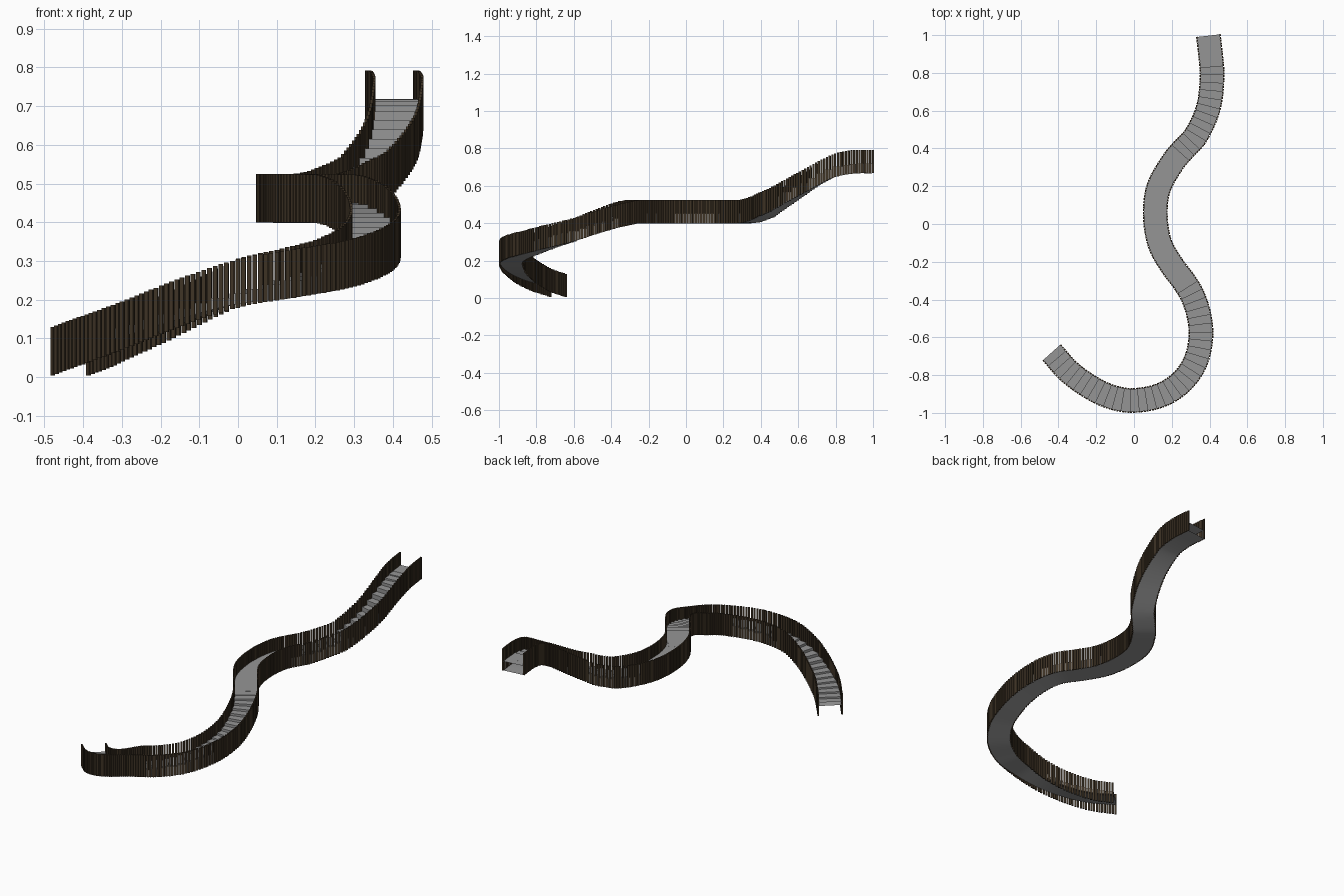
import bpy, bmesh, math
from mathutils import Vector, Matrix

if "Cube" in bpy.data.objects:
    bpy.data.objects.remove(bpy.data.objects["Cube"])

# Centre line of the walkway (x, y, fence foot height, tread height above that foot)
PTS = [(-.436, -.68, .003, .073), (-.34, -.785, .04, .067), (-.22, -.87, .09, .05),
       (-.11, -.919, .138, .044), (0, -.934, .18, .036), (.14, -.907, .208, .046),
       (.25, -.837, .232, .055), (.325, -.73, .265, .058), (.354, -.6, .302, .055),
       (.345, -.49, .342, .052), (.312, -.385, .376, .05), (.265, -.305, .396, .052),
       (.205, -.225, .399, .052), (.138, -.107, .399, .052), (.113, .045, .399, .052),
       (.13, .19, .399, .052), (.207, .329, .401, .052), (.262, .395, .42, .052),
       (.328, .468, .456, .052), (.394, .617, .547, .052), (.4135, .78, .64, .052),
       (.407, .88, .664, .052), (.394, .997, .667, .052)]
HALF, FENCE = .060, .125


def sample_path(points, n=24):
    p = [Vector(q) for q in points]
    p = [2 * p[0] - p[1]] + p + [2 * p[-1] - p[-2]]
    out = []
    for i in range(1, len(p) - 2):
        a, b, c, d = p[i - 1:i + 3]
        # non-uniform tangents keep the curve even
        la, lb, lc = (b - a).length, (c - b).length, (d - c).length
        m1 = (c - a) * lb / (la + lb)
        m2 = (d - b) * lb / (lb + lc)
        for k in range(n):
            t = k / n
            out.append((2*t**3 - 3*t*t + 1) * b + (t**3 - 2*t*t + t) * m1
                       + (3*t*t - 2*t**3) * c + (t**3 - t*t) * m2)
    out.append(p[-2])
    return out


path = sample_path(PTS)
dist = [0.0]
for a, b in zip(path, path[1:]):
    dist.append(dist[-1] + (b - a).xy.length)
LENGTH = dist[-1]


def at(s):
    """Position (with tread offset as w) and flat unit tangent at distance s."""
    s = min(max(s, 0), LENGTH)
    i = 0
    while i < len(dist) - 2 and dist[i + 1] < s:
        i += 1
    a, b = path[i], path[i + 1]
    pos = a.lerp(b, (s - dist[i]) / (dist[i + 1] - dist[i]))
    lo, hi = path[max(i - 1, 0)], path[min(i + 2, len(path) - 1)]
    tan = Vector((hi.x - lo.x, hi.y - lo.y, 0)).normalized()
    return pos, tan


def make_object(name, bm, mat):
    bmesh.ops.recalc_face_normals(bm, faces=bm.faces)
    me = bpy.data.meshes.new(name)
    bm.to_mesh(me)
    bm.free()
    me.materials.append(mat)
    ob = bpy.data.objects.new(name, me)
    bpy.context.collection.objects.link(ob)
    return ob


def make_material(name, color):
    mat = bpy.data.materials.new(name)
    mat.diffuse_color = (*color, 1)
    mat.use_nodes = True
    mat.node_tree.nodes["Principled BSDF"].inputs["Base Color"].default_value = mat.diffuse_color
    return mat


stone = make_material("dark_grey", (.30, .30, .30))
wood = make_material("dark_wood", (.05, .034, .019))

# Stairs: level treads above a smooth underside that lifts towards the foot
bm = bmesh.new()
steps = round(LENGTH / .042)
rows = []
for i in range(steps):
    mid = at((i + .5) * LENGTH / steps)[0]
    top = mid.z + mid.w
    for k in range(4):
        s = (i + k / 3) * LENGTH / steps
        pos, tan = at(s)
        under = pos.z + .058 * max(0, 1 - s / .62)
        side = Vector((-tan.y, tan.x, 0)) * HALF
        rows.append([bm.verts.new((*(pos.xyz + side * sx).xy, z))
                     for sx, z in ((1, under), (-1, under), (-1, top), (1, top))])
for r, q in zip(rows, rows[1:]):
    for j in range(4):
        k = (j + 1) % 4
        bm.faces.new((r[j], r[k], q[k], q[j]))
bmesh.ops.remove_doubles(bm, verts=bm.verts, dist=1e-5)
bmesh.ops.dissolve_degenerate(bm, edges=bm.edges, dist=1e-5)
stairs = make_object("stairs", bm, stone)
bpy.context.view_layer.objects.active = stairs
stairs.select_set(True)
bpy.ops.object.shade_smooth_by_angle(angle=math.radians(30))


# Slatted fences along both edges
def fence(name, sgn):
    bm = bmesh.new()
    # spacing follows the length of this edge
    off = sgn * (HALF + .0022)
    fine = [at(LENGTH * i / 2000) for i in range(2001)]
    edge = [p.xyz + Vector((-t.y, t.x, 0)) * off for p, t in fine]
    run = [0.0]
    for a, b in zip(edge, edge[1:]):
        run.append(run[-1] + (b - a).xy.length)
    count = round(run[-1] / .0145)
    width, j = .0108, 0
    for i in range(count):
        target = width / 2 + (run[-1] - width) * i / (count - 1)
        while j < 2000 and run[j] < target:
            j += 1
        p, t = edge[j], fine[j][1]
        m = (Matrix.Translation(p + Vector((0, 0, FENCE / 2)))
             @ Matrix.Rotation(math.atan2(t.y, t.x), 4, 'Z')
             @ Matrix.Diagonal((width, .007, FENCE, 1)))
        bmesh.ops.create_cube(bm, size=1, matrix=m)
    make_object(name, bm, wood)


fence("left_fence_slats", 1)
fence("right_fence_slats", -1)
